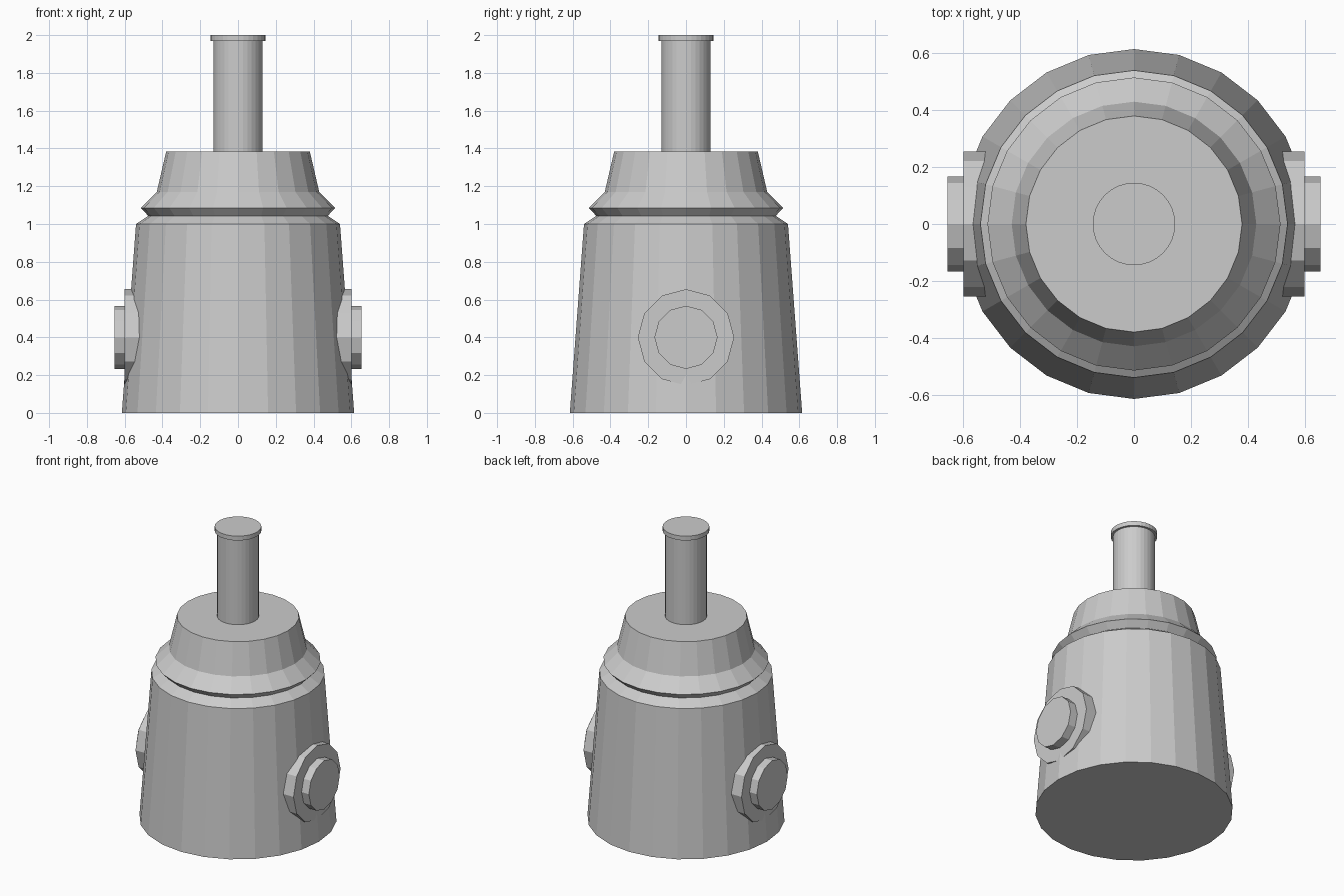
import bpy
import math
from mathutils import Matrix

default = bpy.data.objects.get("Cube")
if default:
    bpy.data.objects.remove(default, do_unlink=True)

# Plain grey metal
grey = bpy.data.materials.new("plain_grey")
grey.use_nodes = True
colour = (0.6, 0.6, 0.6, 1.0)
grey.diffuse_color = colour
grey.node_tree.nodes["Principled BSDF"].inputs["Base Color"].default_value = colour


def turned(name, profile, sides, matrix=Matrix()):
    """Closed solid of revolution from (radius, height) points, bottom to top."""
    verts, faces = [], []
    for radius, height in profile:
        for i in range(sides):
            a = math.tau * i / sides
            verts.append(matrix @ Matrix.Translation(
                (radius * math.cos(a), radius * math.sin(a), height)).to_translation())
    for ring in range(len(profile) - 1):
        low, high = ring * sides, (ring + 1) * sides
        for i in range(sides):
            j = (i + 1) % sides
            faces.append((low + i, low + j, high + j, high + i))
    last = (len(profile) - 1) * sides
    faces.append(tuple(reversed(range(sides))))
    faces.append(tuple(range(last, last + sides)))
    mesh = bpy.data.meshes.new(name)
    mesh.from_pydata(verts, [], faces)
    mesh.materials.append(grey)
    obj = bpy.data.objects.new(name, mesh)
    bpy.context.collection.objects.link(obj)
    return obj


# Tapered body with groove, flange and shoulder
turned("body", [(0.615, 0), (0.54, 1.0), (0.475, 1.043),
                (0.515, 1.085), (0.43, 1.17), (0.38, 1.385)], 24)

# Stem with a thin cap
turned("stem", [(0.13, 1.38), (0.13, 1.97)], 32)
turned("stem_cap", [(0.145, 1.97), (0.145, 2.0)], 32)

# Stepped boss on each side
for side, sign in (("left", 1), ("right", -1)):
    place = Matrix.Translation((0, 0, 0.4)) @ Matrix.Rotation(sign * math.pi / 2, 4, "Y")
    turned(side + "_boss", [(0.255, 0.45), (0.255, 0.6),
                            (0.167, 0.6), (0.167, 0.655)], 12, place)
